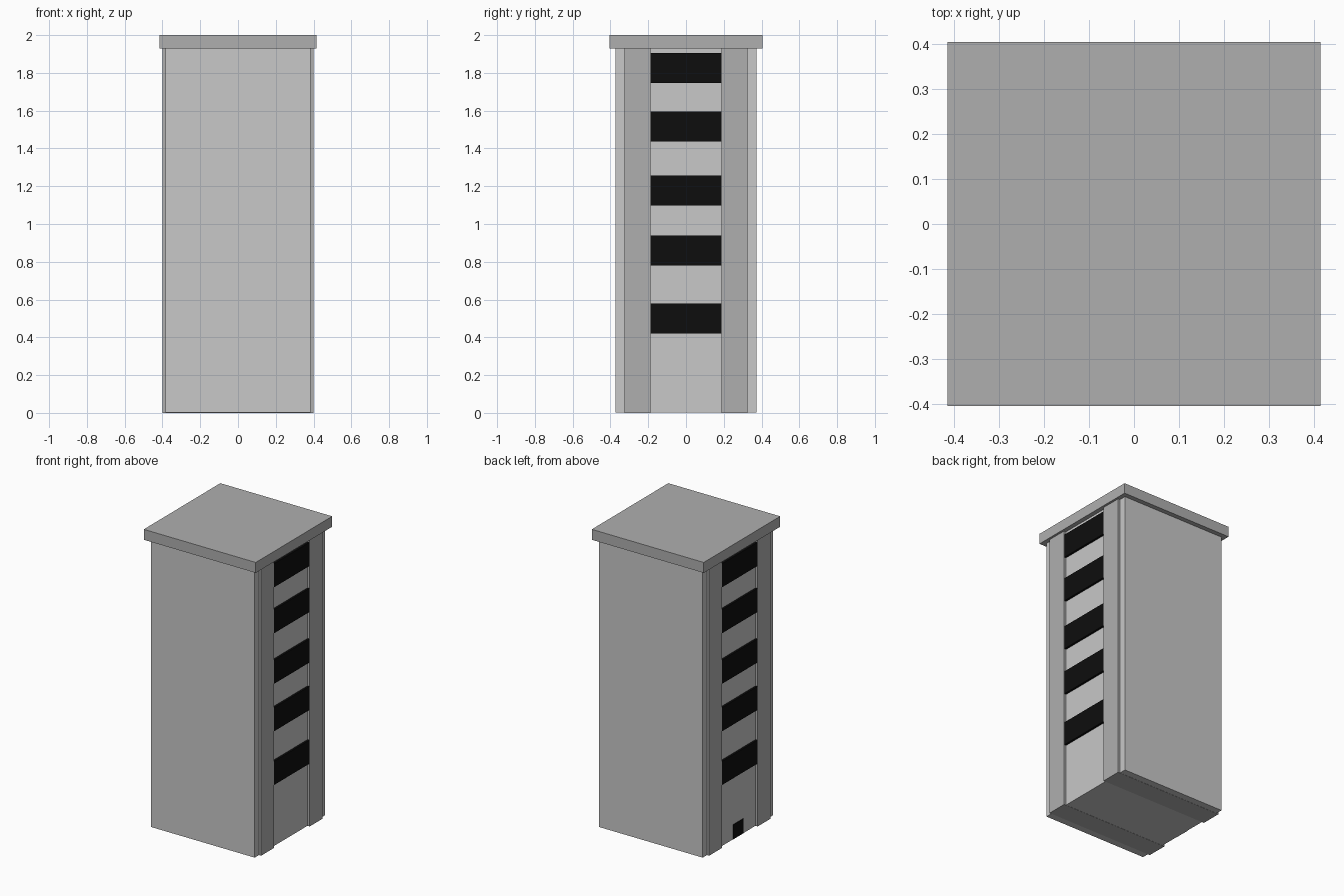
import bpy
import bmesh

if "Cube" in bpy.data.objects:
    bpy.data.objects.remove(bpy.data.objects["Cube"])


def material(name, v):
    m = bpy.data.materials.new(name)
    m.diffuse_color = (v, v, v, 1)
    m.use_nodes = True
    m.node_tree.nodes["Principled BSDF"].inputs["Base Color"].default_value = m.diffuse_color
    return m


LIGHT = material("light grey", 0.58)
DARK = material("mid grey", 0.43)
BLACK = material("black", 0.004)


def box(name, lo, hi, mat):
    """Axis-aligned box between two corners."""
    bm = bmesh.new()
    bmesh.ops.create_cube(bm, size=1)
    for v in bm.verts:
        v.co = [(a + b) / 2 + c * (b - a) for a, b, c in zip(lo, hi, v.co)]
    mesh = bpy.data.meshes.new(name)
    bm.to_mesh(mesh)
    bm.free()
    mesh.materials.append(mat)
    ob = bpy.data.objects.new(name, mesh)
    bpy.context.collection.objects.link(ob)
    return ob


# Main shaft and flat cap
box("shaft", (-0.385, -0.373, 0.001), (0.385, 0.373, 1.93), LIGHT)
box("cap", (-0.415, -0.405, 1.93), (0.415, 0.405, 2.0), DARK)

# Pilaster bars running through the shaft and standing proud on both sides
for name, s in (("front_pilaster", -1), ("back_pilaster", 1)):
    y0, y1 = sorted((s * 0.188, s * 0.326))
    box(name, (-0.40, y0, 0), (0.40, y1, 1.93), DARK)

# Black vent bands between the pilasters, showing on both sides
for i, z in enumerate((0.50, 0.86, 1.178, 1.517, 1.825)):
    box(f"vent_band_{i + 1}", (-0.399, -0.188, z - 0.079), (0.399, 0.188, z + 0.079), BLACK)

# Small opening at the foot of the left side
box("foot_opening", (-0.388, -0.053, 0.002), (-0.384, 0.053, 0.10), BLACK)
